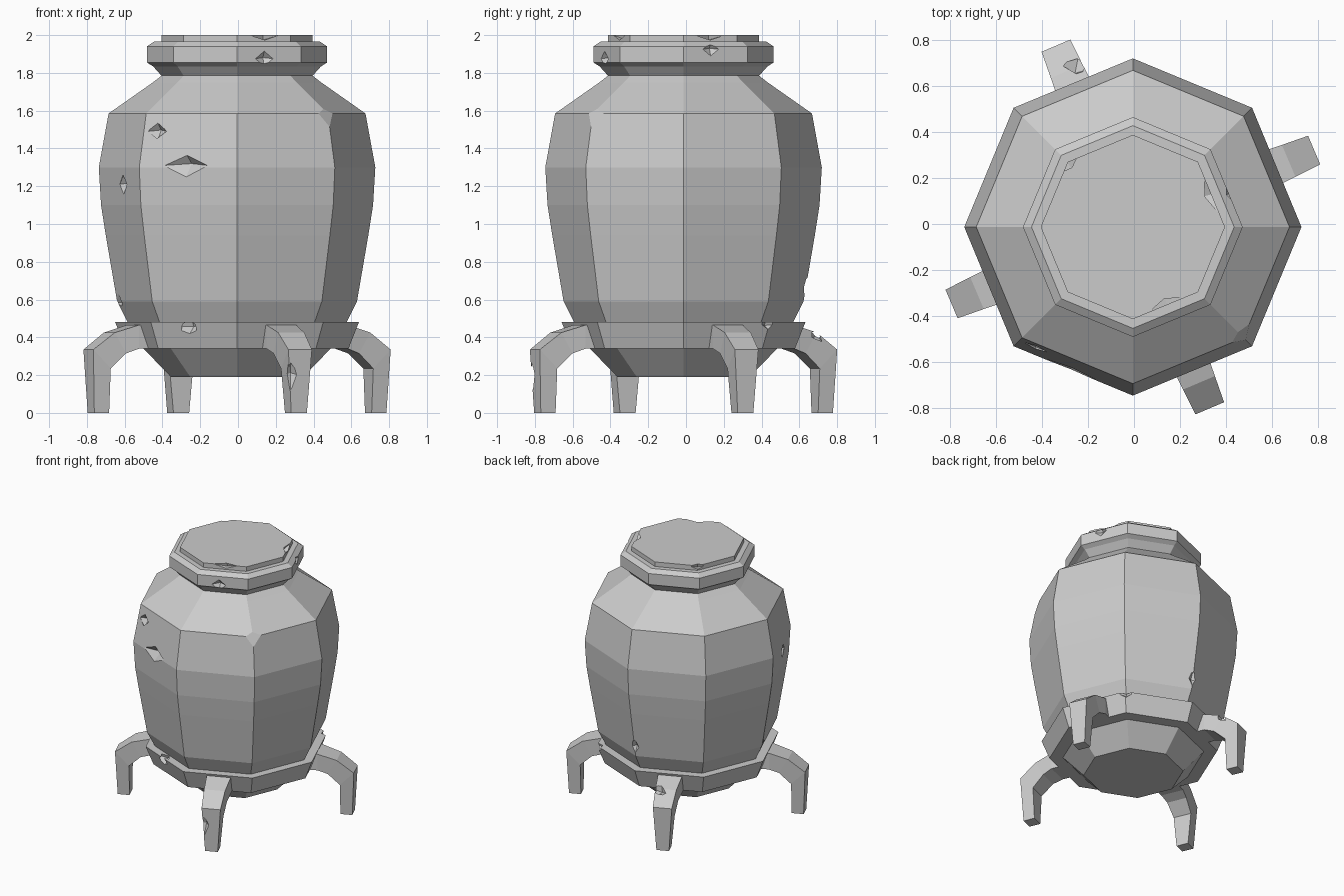
import bpy, bmesh, math
from mathutils import Vector, Matrix

old = bpy.data.objects.get("Cube")
if old:
    bpy.data.objects.remove(old, do_unlink=True)

CENTRE = Vector((-0.005, -0.013, 0))
SIDES = 8

stone = bpy.data.materials.new("grey stone")
stone.use_nodes = True
stone.diffuse_color = (0.6, 0.6, 0.6, 1)
bsdf = stone.node_tree.nodes["Principled BSDF"]
bsdf.inputs["Base Color"].default_value = (0.6, 0.6, 0.6, 1)
bsdf.inputs["Roughness"].default_value = 0.9


def finish(name, bm):
    bmesh.ops.recalc_face_normals(bm, faces=bm.faces)
    mesh = bpy.data.meshes.new(name)
    bm.to_mesh(mesh)
    bm.free()
    obj = bpy.data.objects.new(name, mesh)
    mesh.materials.append(stone)
    bpy.context.collection.objects.link(obj)
    return obj


def loft(name, rings):
    """Closed solid through a list of equal-length point rings."""
    bm = bmesh.new()
    loops = [[bm.verts.new(p) for p in ring] for ring in rings]
    n = len(loops[0])
    for a, b in zip(loops, loops[1:]):
        for i in range(n):
            j = (i + 1) % n
            bm.faces.new((a[i], a[j], b[j], b[i]))
    bm.faces.new(loops[0][::-1])
    bm.faces.new(loops[-1])
    return finish(name, bm)


def polar(angle, radius, z):
    a = math.radians(angle)
    return CENTRE + Vector((radius * math.cos(a), radius * math.sin(a), z))


def turned(name, profile):
    """Eight-sided turned solid from (radius, height) pairs."""
    return loft(name, [[polar(i * 360 / SIDES, r, z) for i in range(SIDES)]
                       for r, z in profile])


def on_wall(angle, corner_radius, z):
    """Point on a flat octagon wall."""
    off = math.radians(angle % 45 - 22.5)
    return polar(angle, corner_radius * math.cos(math.pi / 8) / math.cos(off), z)


def chip(obj, chips):
    """Carve faceted nicks: each is (position, outward, width, height, depth)."""
    bm = bmesh.new()
    for pos, outward, w, h, d in chips:
        rot = Vector(outward).to_track_quat('Z', 'Y').to_matrix().to_4x4()
        size = Matrix.Diagonal((w / 2, h / 2, d, 1))
        geo = bmesh.ops.create_icosphere(bm, subdivisions=1, radius=0.001)
        bmesh.ops.delete(bm, geom=geo["verts"], context='VERTS')
        # eight-faced diamond
        tips = [bm.verts.new(Matrix.Translation(pos) @ rot @ size @ Vector(v))
                for v in ((1, 0, 0), (0, 1, 0), (-1, 0, 0), (0, -1, 0),
                          (0.1, 0.15, 1), (0.1, 0.15, -1))]
        for i in range(4):
            j = (i + 1) % 4
            bm.faces.new((tips[i], tips[j], tips[4]))
            bm.faces.new((tips[j], tips[i], tips[5]))
    cut(obj, finish("chip_cutter", bm))


def cut(obj, cutter):
    mod = obj.modifiers.new("chips", 'BOOLEAN')
    mod.operation = 'DIFFERENCE'
    mod.solver = 'EXACT'
    mod.object = cutter
    bpy.context.view_layer.update()
    graph = bpy.context.evaluated_depsgraph_get()
    mesh = bpy.data.meshes.new_from_object(obj.evaluated_get(graph))
    obj.modifiers.clear()
    obj.data = mesh
    bpy.data.objects.remove(cutter, do_unlink=True)


def outward(angle, tilt=0):
    return polar(angle, 1, tilt) - CENTRE


# Vessel body with shoulder and neck
body = turned("urn_body", [
    (0.35, 0.19), (0.50, 0.345), (0.58, 0.48), (0.635, 0.59), (0.695, 0.94),
    (0.72, 1.10), (0.732, 1.30), (0.68, 1.585), (0.445, 1.75), (0.40, 1.785),
    (0.445, 1.835)])
chip(body, [
    (on_wall(246.4, 0.732, 1.31), outward(247.5), 0.25, 0.13, 0.05),
    (on_wall(231, 0.695, 1.49), outward(247.5), 0.11, 0.10, 0.04),
    (on_wall(206.6, 0.725, 1.21), outward(202.5), 0.10, 0.11, 0.04),
    (polar(90, 0.65, 0.66), outward(90), 0.10, 0.14, 0.03),
    (polar(183, 0.635, 0.58), outward(183), 0.10, 0.12, 0.04)])

# Knocked-off shoulder corner
bm = bmesh.new()
bmesh.ops.create_cube(bm, size=0.4)
tilt = outward(-43, 0.5).normalized()
corner = polar(-45, 0.68, 1.585)
bm.transform(Matrix.Translation(corner + tilt * 0.18)
             @ tilt.to_track_quat('Z', 'Y').to_matrix().to_4x4())
cut(body, finish("corner_cutter", bm))

# Band around the base
band = turned("base_band", [(0.49, 0.34), (0.59, 0.34), (0.645, 0.48), (0.57, 0.48)])
chip(band, [
    (on_wall(244, 0.62, 0.46), outward(247.5, 0.3), 0.16, 0.11, 0.04),
    (polar(45, 0.64, 0.47), outward(45, 0.4), 0.13, 0.11, 0.04)])

# Heavy rim
rim = turned("rim", [(0.43, 1.825), (0.477, 1.855), (0.477, 1.94), (0.44, 1.965)])
chip(rim, [
    (on_wall(-71, 0.477, 1.875), outward(-67.5), 0.10, 0.08, 0.03),
    (on_wall(19, 0.477, 1.925), outward(22.5), 0.09, 0.07, 0.03),
    (polar(-83, 0.477, 1.85), outward(-83, -0.5), 0.08, 0.06, 0.02)])

# Lid plate
lid = turned("lid", [(0.40, 1.95), (0.40, 2.0)])
chip(lid, [
    (on_wall(angle, 0.40, 2.0), outward(angle, 0.9), 0.17, 0.07, 0.045)
    for angle in (22, 135, -67)])

# Four bent legs: (outer radius, outer z, inner radius, inner z, width)
LEG = [(0.50, 0.46, 0.50, 0.34, 0.17), (0.60, 0.465, 0.60, 0.34, 0.17),
       (0.735, 0.425, 0.67, 0.315, 0.15), (0.855, 0.335, 0.755, 0.235, 0.135),
       (0.84, 0.0, 0.755, 0.0, 0.09)]


def leg(name, angle):
    side = outward(angle + 90)
    rings = []
    for ro, zo, ri, zi, w in LEG:
        out, inn, s = polar(angle, ro, zo), polar(angle, ri, zi), side * w / 2
        rings.append([out - s, out + s, inn + s, inn - s])
    return loft(name, rings)


front_leg = leg("front_leg", -67)
left_leg = leg("left_leg", 23)
back_leg = leg("back_leg", 113)
right_leg = leg("right_leg", 203)

# Nicks on the leg edges
chip(front_leg, [(polar(-70.5, 0.845, 0.20), outward(-85), 0.08, 0.17, 0.03)])
chip(back_leg, [(polar(109, 0.74, 0.41), outward(85, 1), 0.15, 0.10, 0.04)])
